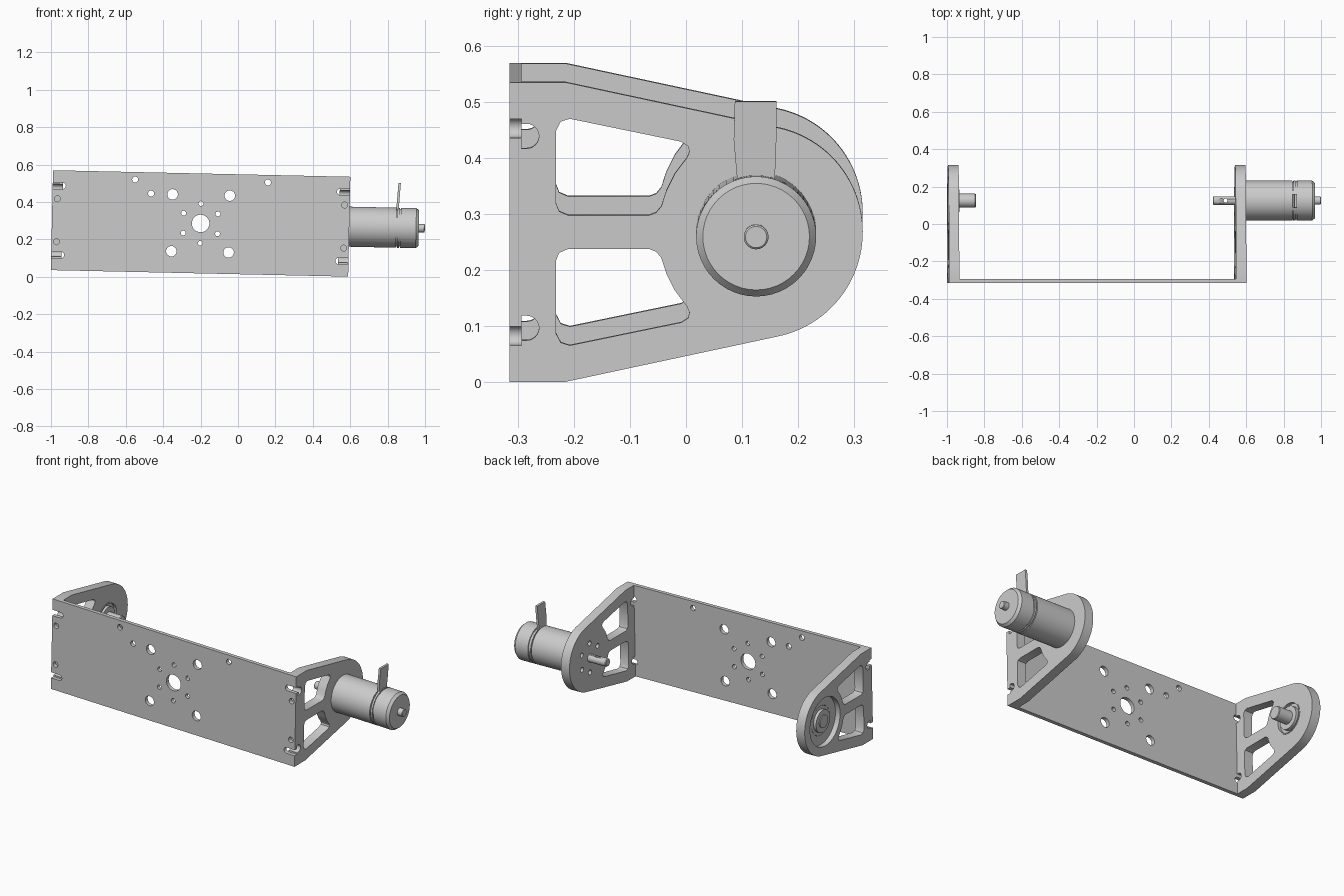
import bpy, bmesh
from math import sin, cos, pi, radians
from mathutils import Matrix, Vector

if "Cube" in bpy.data.objects:
    bpy.data.objects.remove(bpy.data.objects["Cube"])

# The whole bracket is tilted slightly about y
TILT = Matrix.Translation((-0.2, 0, 0.285)) @ Matrix.Rotation(0.0219, 4, 'Y')
AX = 0.125          # y of the motor axis
U, W = 0.795, 0.267  # half length and half height of the front plate
T = 0.055           # side plate thickness


def arc(cx, cy, r, a0=0, a1=360, n=32):
    return [(cx + r * cos(radians(a0 + (a1 - a0) * i / n)),
             cy + r * sin(radians(a0 + (a1 - a0) * i / n))) for i in range(n + 1)]


def circle(cx, cy, r, n=32):
    return arc(cx, cy, r, n=n)[:-1]


def flip(pts):
    return [(a, -b) for a, b in reversed(pts)]


def finish(name, me):
    ob = bpy.data.objects.new(name, me)
    bpy.context.collection.objects.link(ob)
    ob.matrix_world = TILT
    bpy.ops.object.select_all(action='DESELECT')
    ob.select_set(True)
    bpy.context.view_layer.objects.active = ob
    bpy.ops.object.shade_smooth_by_angle(angle=radians(30))
    return ob


def plate(name, loops, thick, mat):
    """Filled flat outline with holes, extruded symmetrically."""
    cu = bpy.data.curves.new(name, 'CURVE')
    cu.dimensions, cu.fill_mode, cu.extrude = '2D', 'BOTH', thick / 2
    for pts in loops:
        sp = cu.splines.new('POLY')
        sp.points.add(len(pts) - 1)
        for p, (a, b) in zip(sp.points, pts):
            p.co = (a, b, 0, 1)
        sp.use_cyclic_u = True
    tmp = bpy.data.objects.new(name + "_outline", cu)
    bpy.context.collection.objects.link(tmp)
    dg = bpy.context.evaluated_depsgraph_get()
    me = bpy.data.meshes.new_from_object(tmp.evaluated_get(dg))
    bpy.data.objects.remove(tmp)
    me.transform(mat)
    bm = bmesh.new()
    bm.from_mesh(me)
    bmesh.ops.remove_doubles(bm, verts=bm.verts, dist=1e-5)
    bmesh.ops.recalc_face_normals(bm, faces=bm.faces)
    bm.to_mesh(me)
    bm.free()
    return finish(name, me)


def lathe(name, prof, n=48):
    """Revolve (u, radius) points around the motor axis."""
    bm = bmesh.new()
    rings = [[bm.verts.new((u, AX + r * cos(2 * pi * i / n), r * sin(2 * pi * i / n)))
              for i in range(n)] for u, r in prof]
    for a, b in zip(rings, rings[1:]):
        for i in range(n):
            j = (i + 1) % n
            bm.faces.new((a[i], a[j], b[j], b[i]))
    bm.faces.new(rings[0])
    bm.faces.new(rings[-1])
    bmesh.ops.recalc_face_normals(bm, faces=bm.faces)
    me = bpy.data.meshes.new(name)
    bm.to_mesh(me)
    bm.free()
    return finish(name, me)


# Front plate: rectangle with rounded end slots and drilled holes
half = [(U, -W)]
for w in (-0.185, 0.185):
    half += [(U, w - 0.017)] + [(a, b) for a, b in arc(0.742, w, 0.017, 270, 90, 10)] + [(U, w + 0.017)]
half += [(U, W)]
outline = half + [(-a, b) for a, b in reversed(half)]
holes = [circle(0, 0, 0.047)]
holes += [circle(sx * 0.153, sz * 0.152, 0.028) for sx in (-1, 1) for sz in (-1, 1)]
holes += [circle(sx * 0.768, sz * 0.115, 0.016, 20) for sx in (-1, 1) for sz in (-1, 1)]
holes += [circle(a, b, 0.016, 20) for a, b in ((-0.355, 0.227), (0.355, 0.227), (-0.268, 0.154))]
holes += [circle(0.106 * sin(k * pi / 3), 0.106 * cos(k * pi / 3), 0.013, 20) for k in range(6)]
to_front = Matrix.Translation((0, -0.304, 0)) @ Matrix.Rotation(pi / 2, 4, 'X')
plate("front_plate", [outline] + holes, 0.022, to_front)

# Side plates: tapered outline with round nose, two windows, relief notches
Y0 = -0.293
lower = [(Y0, -0.149)] + arc(-0.284, -0.171, 0.022, 90, -90, 12) + [(Y0, -0.193), (Y0, -W), (-0.215, -W)]
side = lower + arc(AX, 0, 0.19, -78, 78, 48) + flip(lower)
window = [(-0.232, 0.052), (-0.226, 0.037), (-0.210, 0.030), (-0.066, 0.030), (-0.053, 0.035),
          (-0.044, 0.046), (-0.035, 0.074), (-0.020, 0.104), (0.002, 0.133), (0.006, 0.143),
          (0.004, 0.153), (-0.008, 0.161), (-0.207, 0.202), (-0.223, 0.197), (-0.232, 0.180)]
cuts = [window, flip(window)]


def to_side(u):
    return Matrix(((0, 0, 1, u), (1, 0, 0, 0), (0, 1, 0, 0), (0, 0, 0, 1)))


screws = [circle(AX + 0.085 * sin(k * pi / 3), 0.085 * cos(k * pi / 3), 0.014, 20) for k in range(6)]
plate("motor_side_plate", [side] + cuts + screws, T, to_side(U - T / 2))
# The idler side is two layers so the outer face has a wide recess
plate("idler_side_plate_outer", [side] + cuts + [circle(AX, 0, 0.14, 64)], 0.03, to_side(-U + 0.015))
plate("idler_side_plate_inner", [side] + cuts + [circle(AX, 0, 0.085, 64)], T - 0.03,
      to_side(-U + 0.03 + (T - 0.03) / 2))

# Idler bearing: lip, backing disc, hub and stub shaft
plate("idler_lip", [circle(AX, 0, 0.09, 64), circle(AX, 0, 0.083, 64)], 0.006, to_side(-U + T))
lathe("idler_disc", [(-0.765, 0.084), (-0.756, 0.084)])
lathe("idler_hub", [(-0.782, 0.043), (-0.782, 0.065), (-0.735, 0.065), (-0.735, 0.043)])
lathe("idler_stub", [(-0.788, 0.037), (-0.65, 0.037), (-0.646, 0.034)])

# Motor body with seam grooves, end cap and rear boss
lathe("motor_body", [(U, 0.107), (1.046, 0.107), (1.046, 0.100), (1.052, 0.100), (1.052, 0.107),
                     (1.063, 0.107), (1.063, 0.101), (1.070, 0.101), (1.070, 0.107),
                     (1.152, 0.107), (1.167, 0.095)])
lathe("motor_rear_boss", [(1.16, 0.022), (1.196, 0.022), (1.199, 0.019)], 32)

# Drive shaft with a cross hole
shaft = lathe("drive_shaft", [(0.622, 0.019), (0.626, 0.023), (0.80, 0.023)], 32)
pin = plate("shaft_pin_cutter", [circle(0.69, AX, 0.011, 20)], 0.1, Matrix.Identity(4))
pin.hide_render = True
pin.hide_viewport = True
mod = shaft.modifiers.new("cross_hole", 'BOOLEAN')
mod.operation, mod.object = 'DIFFERENCE', pin

# Upright terminal tab on the motor, leaning slightly outward
lean = Matrix.Shear('YZ', 4, (0, 0))
lean[0][2] = 0.06
tab = [(0.092, 0.09), (0.158, 0.09), (0.161, 0.17), (0.161, 0.239), (0.087, 0.239), (0.085, 0.17)]
plate("terminal_tab", [tab], 0.013, lean @ to_side(1.045))
